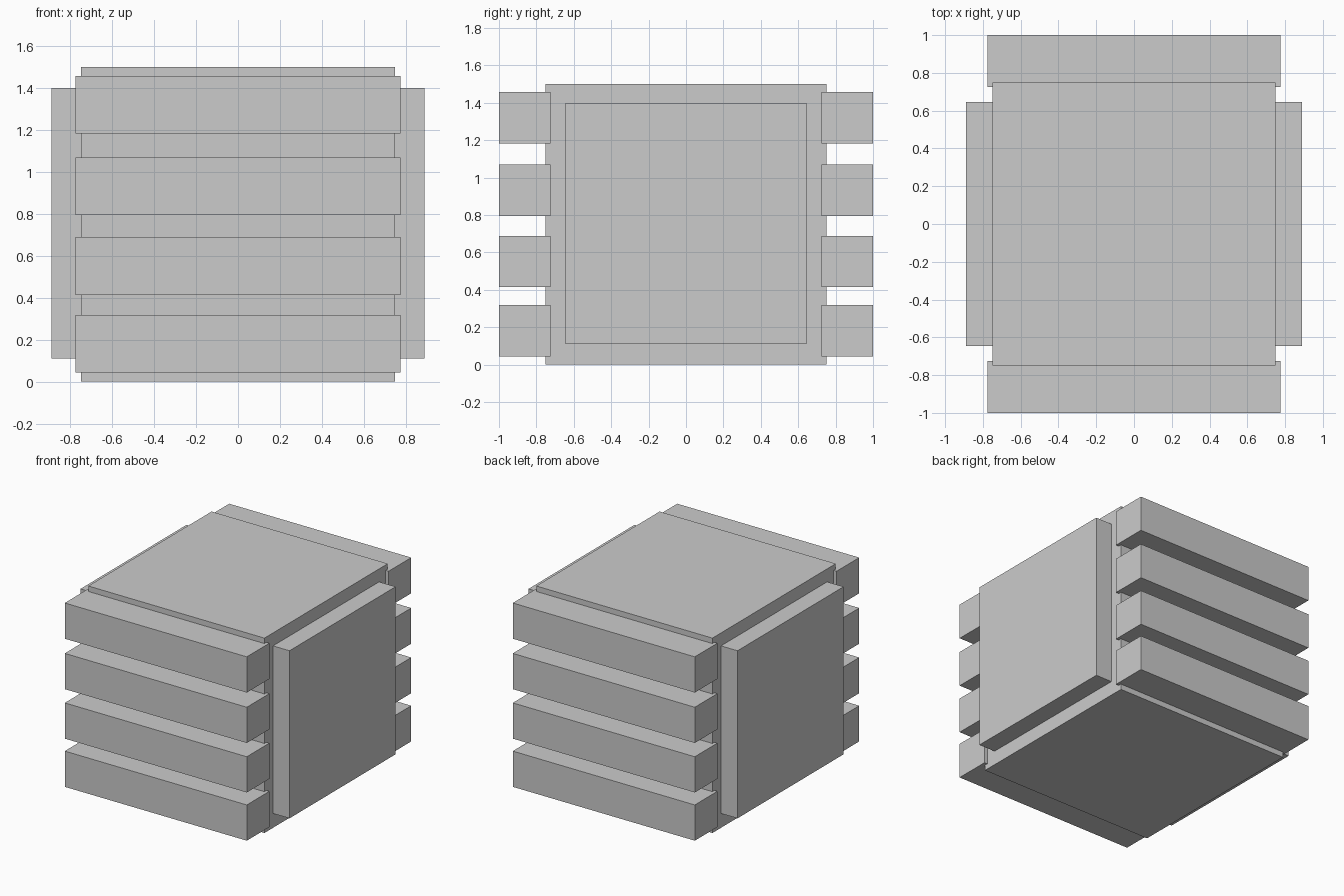
import bpy

if "Cube" in bpy.data.objects:
    bpy.data.objects.remove(bpy.data.objects["Cube"])


def box(name, x, y, z):
    """Box from (min, max) ranges on each axis."""
    ranges = (x, y, z)
    bpy.ops.mesh.primitive_cube_add(size=1, location=[(a + b) / 2 for a, b in ranges])
    obj = bpy.context.object
    obj.name = name
    obj.scale = [b - a for a, b in ranges]
    bpy.ops.object.transform_apply(location=False, rotation=False, scale=True)
    return obj


# Main crate body
box("crate_body", (-0.75, 0.75), (-0.75, 0.75), (0, 1.5))

# Raised panels on the left and right
for side, s in (("left", -1), ("right", 1)):
    box(f"{side}_panel", sorted((s * 0.73, s * 0.89)), (-0.645, 0.645), (0.11, 1.40))

# Four horizontal slats on the front and back
for side, s in (("front", -1), ("back", 1)):
    for i, z in enumerate((0.043, 0.414, 0.795, 1.183)):
        box(f"{side}_slat_{i + 1}", (-0.775, 0.775), sorted((s * 0.725, s * 1.0)), (z, z + 0.275))
